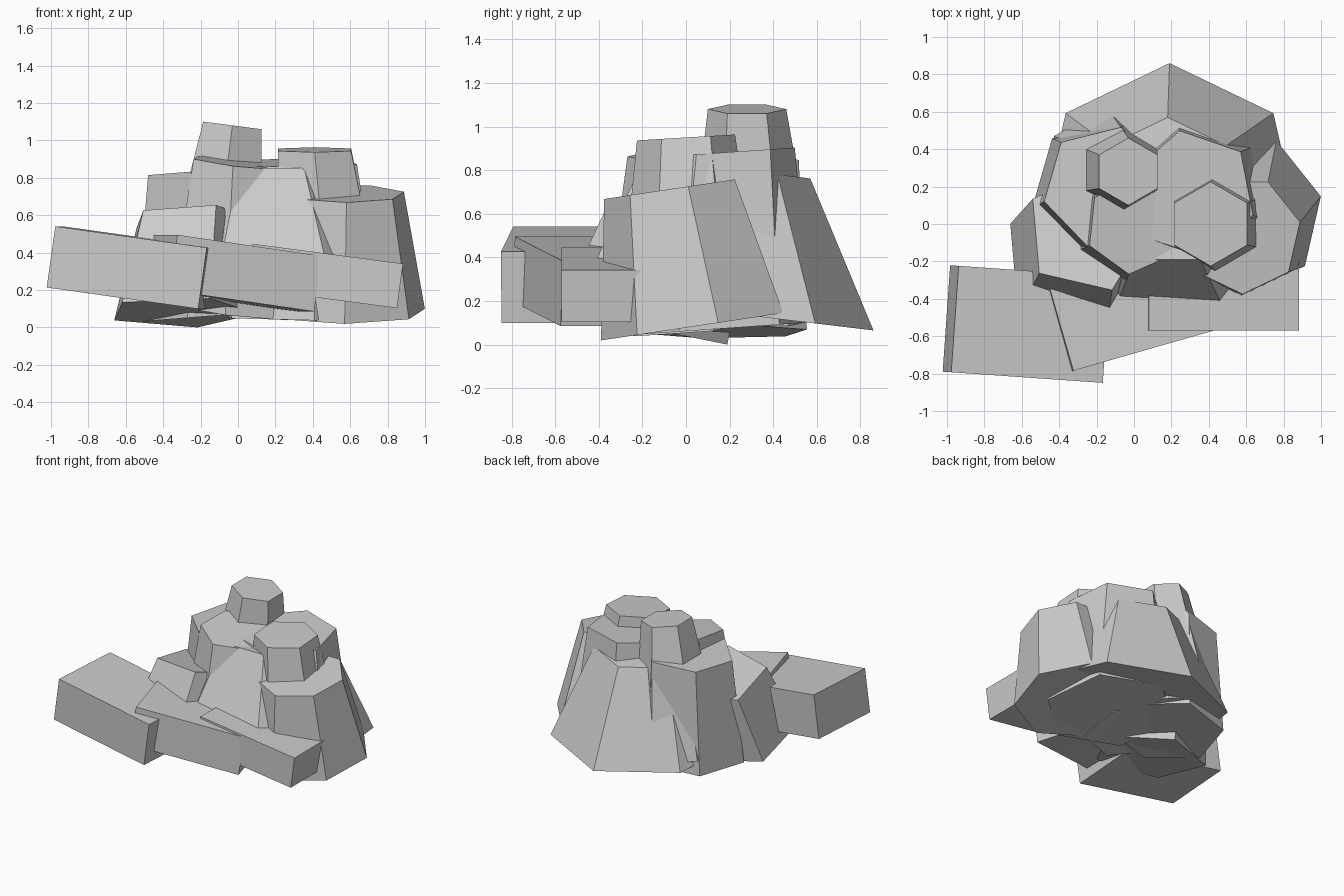
import bpy, bmesh
from math import cos, sin, radians
from mathutils import Matrix, Euler

if "Cube" in bpy.data.objects:
    bpy.data.objects.remove(bpy.data.objects["Cube"])


def finish(bm, name):
    bmesh.ops.recalc_face_normals(bm, faces=bm.faces)
    me = bpy.data.meshes.new(name)
    bm.to_mesh(me)
    bm.free()
    ob = bpy.data.objects.new(name, me)
    bpy.context.collection.objects.link(ob)
    return ob


def rock(name, sides, phase, base, r0, top, r1, base_slope, top_slope=None):
    """Tapered leaning prism; each ring lies in a plane with an x and y slope."""
    bm = bmesh.new()
    rings = []
    for (cx, cy, cz), r, (sx, sy) in ((base, r0, base_slope),
                                      (top, r1, top_slope or base_slope)):
        ring = []
        for i in range(sides):
            a = radians(phase + 360 * i / sides)
            dx, dy = r * cos(a), r * sin(a)
            ring.append(bm.verts.new((cx + dx, cy + dy, cz + sx * dx + sy * dy)))
        rings.append(ring)
    lo, hi = rings
    bm.faces.new(lo[::-1])
    bm.faces.new(hi)
    for i in range(sides):
        j = (i + 1) % sides
        bm.faces.new((lo[i], lo[j], hi[j], hi[i]))
    return finish(bm, name)


def slab(name, centre, size, tilt, yaw):
    """Box sloping down towards +x, then turned about z."""
    bm = bmesh.new()
    rot = Euler((0, radians(tilt), radians(yaw))).to_matrix().to_4x4()
    m = Matrix.Translation(centre) @ rot @ Matrix.Diagonal((*size, 1))
    bmesh.ops.create_cube(bm, size=1, matrix=m)
    return finish(bm, name)


# Large lower boulders
rock("back_boulder", 7, 90, (.19, .15, .15), .71, (.18, .17, .81), .40, (0, -.12))
rock("right_boulder", 7, -90, (.57, .05, .085), .44, (.58, -.06, .715), .315, (0, .15))
rock("left_boulder", 5, 5, (-.31, -.21, .08), .41, (-.25, -.04, .58), .34, (0, -.2), (.02, -.23))

# Mid-height boulders around the peak
rock("front_boulder", 6, -96, (-.03, -.02, .09), .36, (0, -.01, .88), .26, (-.12, .08))
rock("left_back_boulder", 6, 14, (-.16, .17, .06), .40, (-.16, .2, .84), .33, (.08, 0))
rock("right_back_boulder", 6, 41, (.32, .12, .07), .47, (.31, .16, .88), .345, (0, .07))

# Columns that form the summit
rock("summit_column", 6, 30, (-.15, .31, .12), .32, (-.03, .28, 1.08), .18, (-.13, 0))
rock("right_column", 6, 30, (.49, .02, .1), .33, (.41, 0, .95), .225, (0, .06))

# Stepped slabs across the front
slab("left_slab", (-.575, -.535, .32), (.82, .57, .33), 8, -4)
slab("middle_slab", (-.03, -.43, .29), (.81, .52, .30), 8, 16)
slab("right_slab", (.465, -.31, .275), (.81, .52, .24), 7.5, 0)
